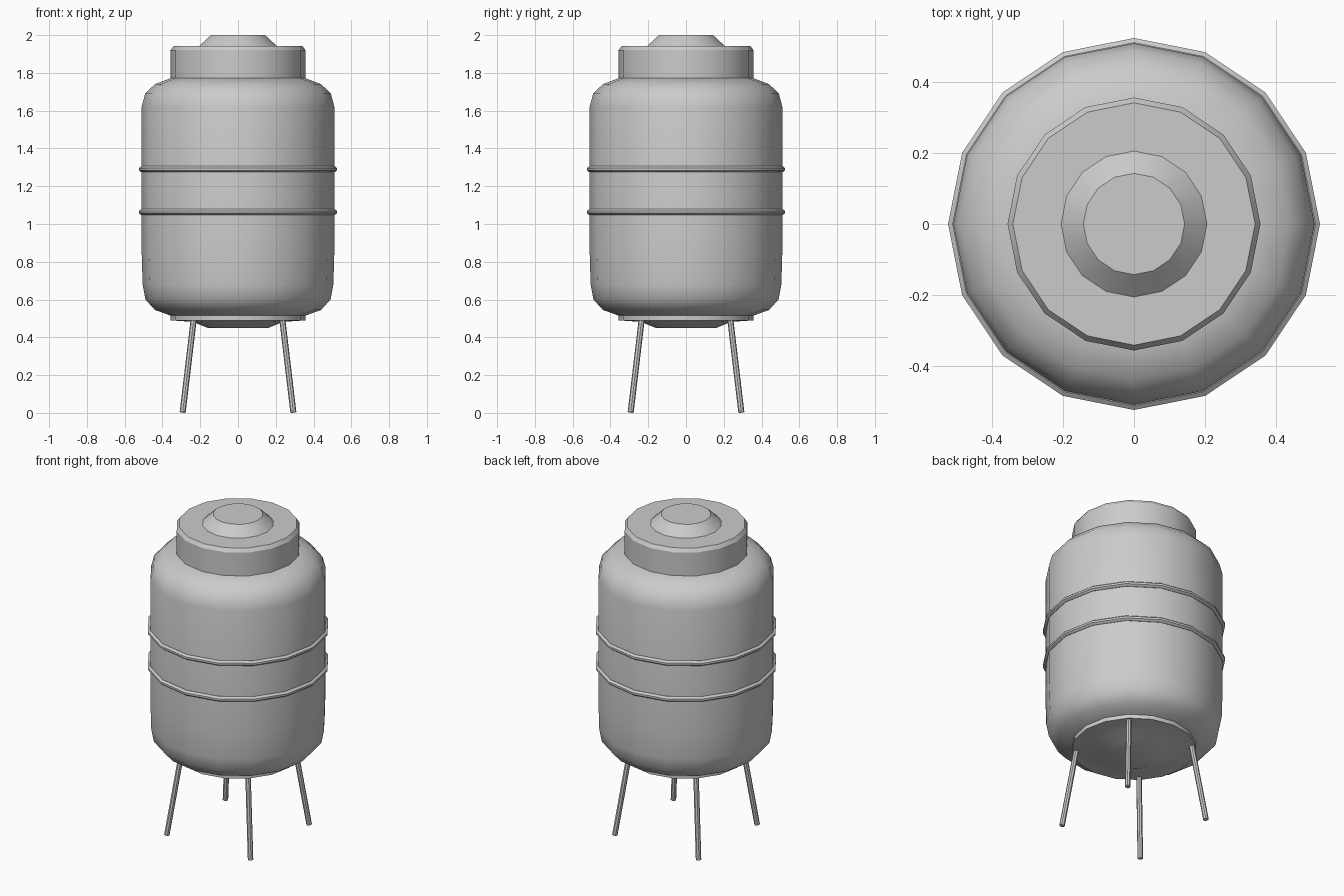
import bpy, bmesh, math
from mathutils import Vector

if "Cube" in bpy.data.objects:
    bpy.data.objects.remove(bpy.data.objects["Cube"])

SIDES = 16


def finish(name, bm):
    bmesh.ops.recalc_face_normals(bm, faces=bm.faces)
    mesh = bpy.data.meshes.new(name)
    bm.to_mesh(mesh)
    bm.free()
    obj = bpy.data.objects.new(name, mesh)
    bpy.context.collection.objects.link(obj)
    bpy.ops.object.select_all(action='DESELECT')
    obj.select_set(True)
    bpy.context.view_layer.objects.active = obj
    bpy.ops.object.shade_smooth_by_angle(angle=math.radians(32))
    return obj


def lathe(name, profile, closed=False):
    """Revolve (radius, z) points; open profiles get flat end caps."""
    bm = bmesh.new()
    rings = []
    for r, z in profile:
        rings.append([bm.verts.new((r * math.cos(2 * math.pi * i / SIDES),
                                    r * math.sin(2 * math.pi * i / SIDES), z))
                      for i in range(SIDES)])
    pairs = list(zip(rings, rings[1:]))
    if closed:
        pairs.append((rings[-1], rings[0]))
    else:
        bm.faces.new(rings[0])
        bm.faces.new(rings[-1])
    for a, b in pairs:
        for i in range(SIDES):
            j = (i + 1) % SIDES
            bm.faces.new((a[i], a[j], b[j], b[i]))
    return finish(name, bm)


def rod(name, start, end, radius):
    start, end = Vector(start), Vector(end)
    axis = end - start
    bm = bmesh.new()
    bmesh.ops.create_cone(bm, cap_ends=True, segments=8, radius1=radius,
                          radius2=radius, depth=axis.length)
    bmesh.ops.transform(bm, matrix=axis.to_track_quat('Z', 'Y').to_matrix().to_4x4(),
                        verts=bm.verts)
    bmesh.ops.translate(bm, vec=(start + end) / 2, verts=bm.verts)
    return finish(name, bm)


# Tank with rounded shoulders, shallow dished base and short base flange
lathe("tank_body", [(0.16, 0.45), (0.24, 0.482), (0.357, 0.49), (0.357, 0.515),
                    (0.44, 0.545), (0.49, 0.60), (0.505, 0.68), (0.51, 0.85),
                    (0.51, 1.62), (0.492, 1.69), (0.44, 1.74), (0.357, 1.772)])

# Lid collar with a bevelled rim
lathe("lid", [(0.357, 1.765), (0.357, 1.92), (0.342, 1.942)])

# Tapered cap on the lid
lathe("cap", [(0.208, 1.94), (0.143, 2.0)])

# Two hoops around the tank
for label, z in (("lower", 1.063), ("upper", 1.29)):
    lathe(label + "_hoop", [(0.50, z - 0.016), (0.512, z - 0.016), (0.525, z - 0.006),
                            (0.525, z + 0.006), (0.512, z + 0.016), (0.50, z + 0.016)],
          closed=True)

# Four splayed legs
for sx, side in ((-1, "left"), (1, "right")):
    for sy, end in ((-1, "front"), (1, "back")):
        rod(f"{end}_{side}_leg", (0.293 * sx, 0.293 * sy, 0.003),
            (0.234 * sx, 0.234 * sy, 0.50), 0.016)
